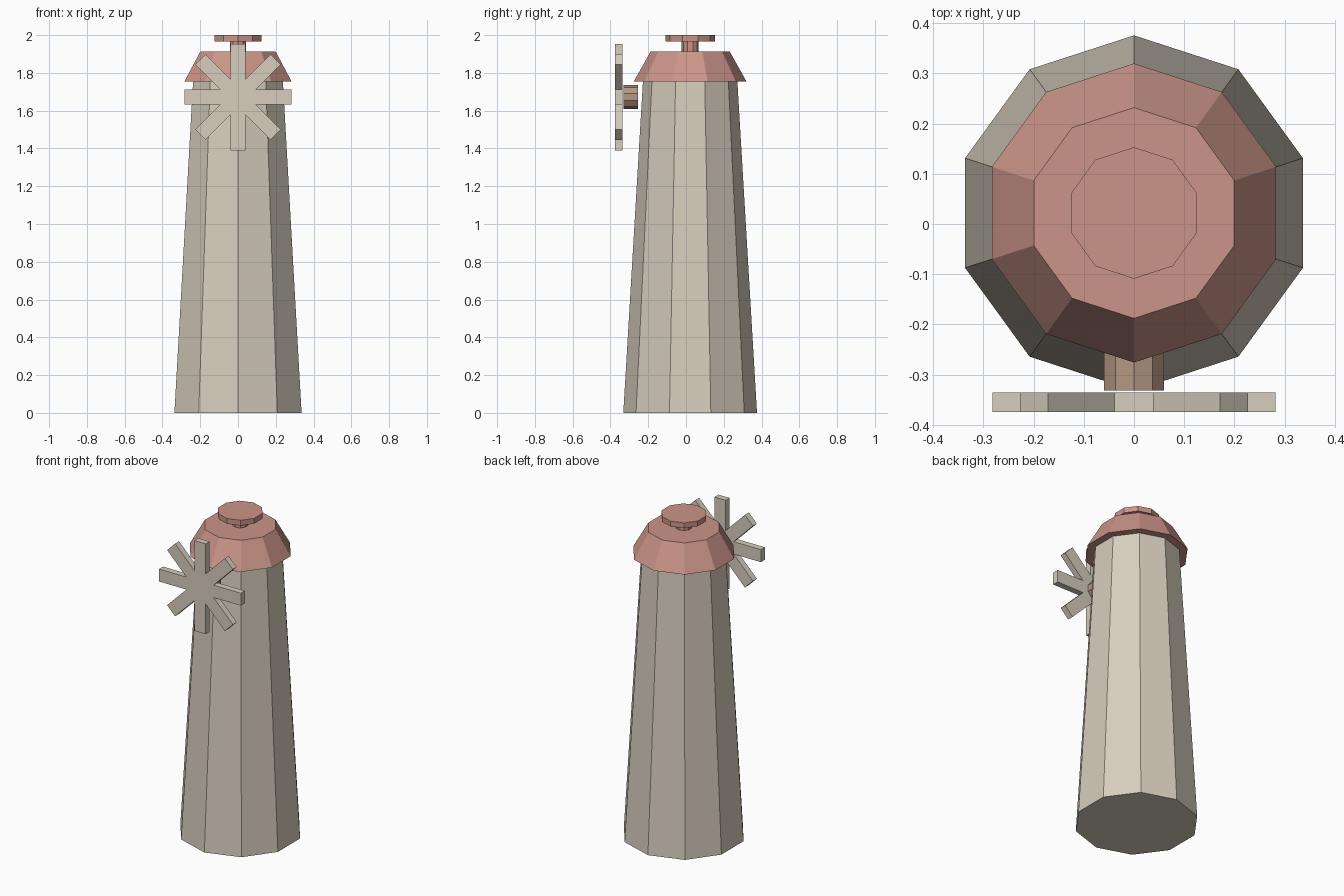
import bpy
import bmesh
from math import sin, cos, pi

cube = bpy.data.objects.get("Cube")
if cube:
    bpy.data.objects.remove(cube, do_unlink=True)

SIDES = 10
AXIS_Y = 0.022     # tower axis
HUB_Z = 1.672      # height of the wheel axle


def material(name, rgb):
    mat = bpy.data.materials.new(name)
    mat.use_nodes = True
    mat.diffuse_color = (*rgb, 1)
    mat.node_tree.nodes["Principled BSDF"].inputs["Base Color"].default_value = (*rgb, 1)
    return mat


cream = material("cream_plaster", (0.67, 0.61, 0.51))
red = material("faded_red", (0.60, 0.30, 0.25))
brown = material("brown_wood", (0.46, 0.31, 0.22))


def frustum(name, mat, r_bottom, r_top, start, end):
    """Upright ten-sided frustum on the tower axis."""
    bpy.ops.mesh.primitive_cone_add(
        vertices=SIDES, radius1=r_bottom, radius2=r_top,
        depth=end - start, location=(0, AXIS_Y, (start + end) / 2))
    obj = bpy.context.object
    obj.name = name
    obj.data.materials.append(mat)
    return obj


# Tower and roof stack
frustum("tower", cream, 0.354, 0.25, 0, 1.755)
frustum("roof", red, 0.298, 0.21, 1.755, 1.912)
frustum("roof_neck", red, 0.045, 0.045, 1.912, 1.967)
frustum("roof_cap", red, 0.131, 0.131, 1.967, 2.0)

# Axle hub, lying along y
hub = frustum("wheel_hub", brown, 0.063, 0.063, 0, 0.077)
hub.rotation_euler.x = pi / 2
hub.location = (0, -0.2935, HUB_Z)


# Eight-bladed wheel: one star outline, extruded backwards
def wheel(name, mat, blades, length, half_width, y_front, thickness):
    bm = bmesh.new()
    step = 2 * pi / blades
    notch = half_width / sin(step / 2)
    ring = []
    for i in range(blades):
        a = i * step
        for along, across in ((length, -half_width), (length, half_width)):
            ring.append((along * cos(a) - across * sin(a),
                         along * sin(a) + across * cos(a)))
        ring.append((notch * cos(a + step / 2), notch * sin(a + step / 2)))
    face = bm.faces.new([bm.verts.new((x, y_front, HUB_Z + z)) for x, z in ring])
    moved = bmesh.ops.extrude_face_region(bm, geom=[face], use_keep_orig=True)["geom"]
    verts = [g for g in moved if isinstance(g, bmesh.types.BMVert)]
    bmesh.ops.translate(bm, verts=verts, vec=(0, thickness, 0))
    bmesh.ops.recalc_face_normals(bm, faces=bm.faces)
    mesh = bpy.data.meshes.new(name)
    bm.to_mesh(mesh)
    bm.free()
    mesh.materials.append(mat)
    obj = bpy.data.objects.new(name, mesh)
    bpy.context.collection.objects.link(obj)


wheel("blade_wheel", cream, 8, 0.282, 0.039, -0.375, 0.039)
